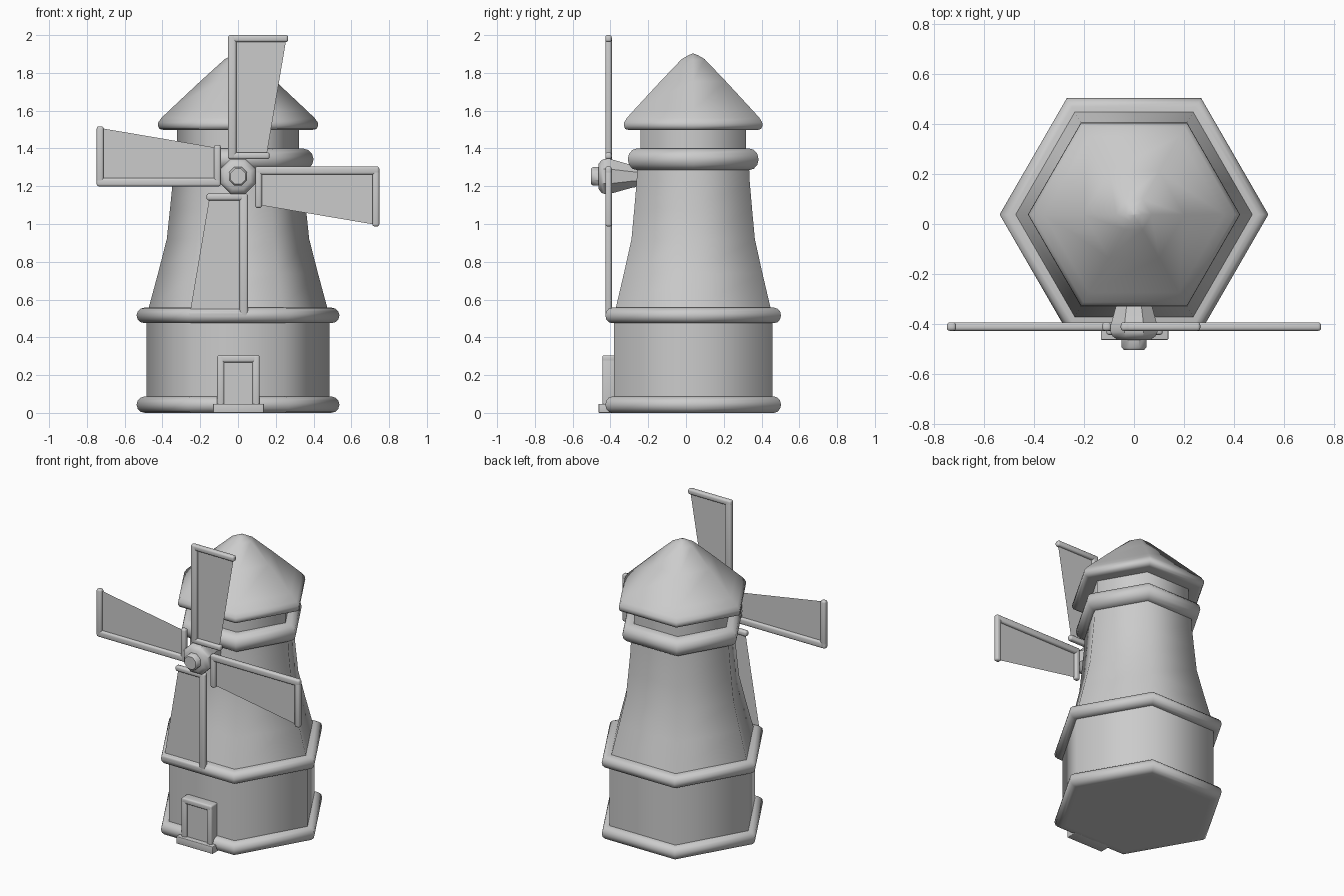
import bpy, bmesh
from math import pi, sin, cos, radians
from mathutils import Matrix, Vector

if "Cube" in bpy.data.objects:
    bpy.data.objects.remove(bpy.data.objects["Cube"])

CY = 0.038                      # tower axis in y
HUB = Vector((0, -0.41, 1.252)) # sail axle
SAIL_Y = -0.41


def finish(name, bm, angle=62):
    bmesh.ops.recalc_face_normals(bm, faces=bm.faces)
    me = bpy.data.meshes.new(name)
    bm.to_mesh(me)
    bm.free()
    ob = bpy.data.objects.new(name, me)
    bpy.context.collection.objects.link(ob)
    bpy.ops.object.select_all(action='DESELECT')
    ob.select_set(True)
    bpy.context.view_layer.objects.active = ob
    bpy.ops.object.shade_smooth_by_angle(angle=radians(angle))
    return ob


def lathe(name, profile, sides=6, phase=0.0, matrix=Matrix.Translation((0, CY, 0)), angle=62):
    """Capped n-sided solid from (radius, height) points."""
    bm = bmesh.new()
    rings = [[bm.verts.new((r * cos(phase + 2 * pi * i / sides),
                            r * sin(phase + 2 * pi * i / sides), z))
              for i in range(sides)] for r, z in profile]
    for a, b in zip(rings, rings[1:]):
        for i in range(sides):
            j = (i + 1) % sides
            bm.faces.new((a[i], a[j], b[j], b[i]))
    bm.faces.new(rings[0][::-1])
    bm.faces.new(rings[-1])
    bm.transform(matrix)
    return finish(name, bm, angle)


def add_box(bm, lo, hi, bevel=0.0):
    lo, hi = Vector(lo), Vector(hi)
    m = Matrix.Translation((lo + hi) / 2) @ Matrix.Diagonal((*(hi - lo), 1))
    verts = bmesh.ops.create_cube(bm, size=1, matrix=m)['verts']
    if bevel:
        edges = list({e for v in verts for e in v.link_edges})
        bmesh.ops.bevel(bm, geom=edges, offset=bevel, segments=3,
                        profile=0.5, affect='EDGES')


def rounded_ring(name, r_in, r_out, z0, z1):
    """Hexagonal moulding with a rounded outer edge."""
    h = (z1 - z0) / 2
    d = min(h, (r_out - r_in) * 0.8)
    prof = [(r_in, z0)]
    for k in range(7):
        t = -pi / 2 + pi * k / 6
        prof.append((r_out - d + d * cos(t), (z0 + z1) / 2 + h * sin(t)))
    prof.append((r_in, z1))
    lathe(name, prof, angle=62)


# Tower walls
lathe("lower_wall", [(0.485, 0.02), (0.485, 0.52)])
lathe("tower_wall", [(0.482, 0.52), (0.472, 0.56), (0.423, 0.74), (0.377, 0.92),
                     (0.36, 1.08), (0.346, 1.22), (0.34, 1.34)])
lathe("neck", [(0.323, 1.30), (0.323, 1.53)])

# Mouldings
rounded_ring("base_ring", 0.46, 0.537, 0.0, 0.087)
rounded_ring("gallery_ring", 0.44, 0.537, 0.475, 0.557)
rounded_ring("upper_ring", 0.30, 0.40, 1.285, 1.40)

# Roof with rounded rim and tip
lathe("roof", [(0.30, 1.497), (0.39, 1.497), (0.415, 1.503), (0.424, 1.52),
               (0.422, 1.538), (0.405, 1.562), (0.36, 1.605), (0.20, 1.755),
               (0.07, 1.873), (0.03, 1.893), (0.004, 1.902)])

# Sail hub: axis runs along y
to_y = Matrix.Translation((0, 0, HUB.z)) @ Matrix.Rotation(pi / 2, 4, 'X')
lathe("hub", [(0.058, 0.25), (0.066, 0.29), (0.095, 0.385), (0.101, 0.41),
              (0.101, 0.432), (0.093, 0.448), (0.072, 0.463)],
      8, pi / 8, to_y, 40)
lathe("hub_cap", [(0.053, 0.44), (0.053, 0.493), (0.044, 0.503)], 8, pi / 8, to_y, 40)

# Four sails, each turned a quarter from the last
for n in range(4):
    turn = Matrix.Translation(HUB) @ Matrix.Rotation(n * pi / 2, 4, 'Y')
    bm = bmesh.new()
    for x0, x1, z0, z1 in ((-0.053, -0.009, 0.091, 0.748),
                           (-0.053, 0.265, 0.711, 0.748),
                           (-0.053, 0.167, 0.091, 0.127)):
        add_box(bm, (x0, -0.017, z0), (x1, 0.017, z1), 0.012)
    bm.transform(turn)
    finish(f"sail_frame_{n + 1}", bm, 40)
    bm = bmesh.new()
    bm.faces.new([bm.verts.new(turn @ Vector((x, 0, z))) for x, z in
                  ((-0.03, 0.11), (0.151, 0.11), (0.256, 0.73), (-0.03, 0.73))])
    finish(f"sail_cloth_{n + 1}", bm)

# Door with frame and step
bm = bmesh.new()
add_box(bm, (-0.09, -0.429, 0.01), (0.095, -0.37, 0.29))
finish("door", bm)
bm = bmesh.new()
for lo, hi in (((-0.11, 0), (-0.073, 0.305)), ((0.077, 0), (0.114, 0.305)),
               ((-0.11, 0.268), (0.114, 0.305))):
    add_box(bm, (lo[0], -0.443, lo[1]), (hi[0], -0.37, hi[1]), 0.01)
finish("door_frame", bm, 40)
bm = bmesh.new()
add_box(bm, (-0.132, -0.463, 0), (0.137, -0.38, 0.048), 0.004)
finish("door_step", bm, 40)
